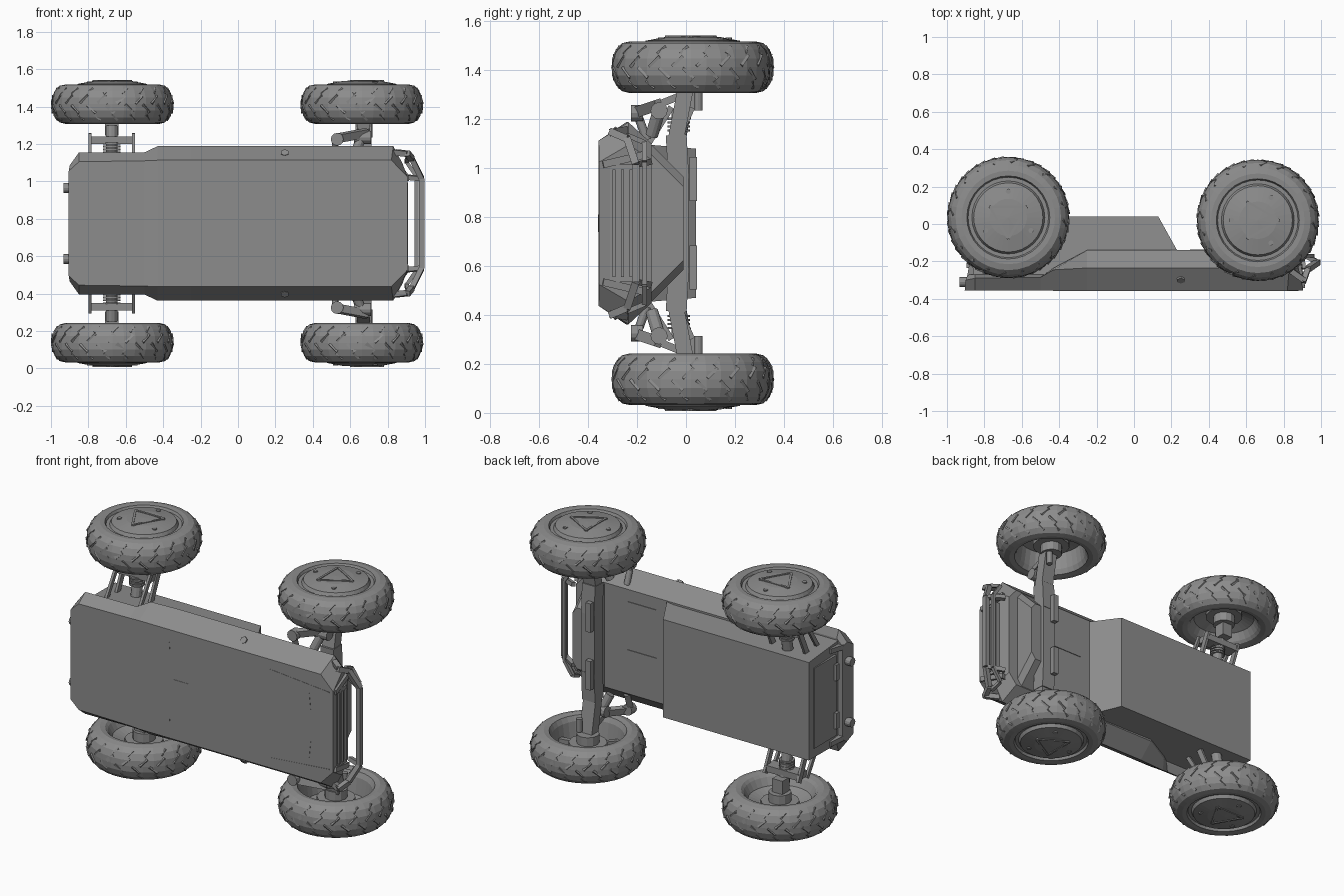
import bpy, bmesh, math
from mathutils import Vector, Matrix

if "Cube" in bpy.data.objects:
    bpy.data.objects.remove(bpy.data.objects["Cube"])

C = 0.775  # height of the symmetry plane (vehicle rests on its side)
grey = bpy.data.materials.new("mid grey")
grey.diffuse_color = (0.265, 0.265, 0.265, 1)
grey.use_nodes = True
grey.node_tree.nodes["Principled BSDF"].inputs["Base Color"].default_value = grey.diffuse_color


def finish(name, bm):
    bmesh.ops.recalc_face_normals(bm, faces=bm.faces)
    me = bpy.data.meshes.new(name)
    bm.to_mesh(me)
    bm.free()
    me.materials.append(grey)
    ob = bpy.data.objects.new(name, me)
    bpy.context.collection.objects.link(ob)
    return ob


def frame(p, q):
    """Matrix at the middle of p-q, local z along it, local x near world x."""
    d = (q - p).normalized()
    a = Vector((1, 0, 0)) if abs(d.x) < 0.9 else Vector((0, 1, 0))
    x = (a - d * a.dot(d)).normalized()
    m = Matrix((x, d.cross(x), d)).transposed().to_4x4()
    return Matrix.Translation((p + q) / 2) @ m


def add_bar(bm, p, q, w, h):
    p, q = Vector(p), Vector(q)
    bmesh.ops.create_cube(bm, size=1, matrix=frame(p, q) @ Matrix.Diagonal((w, h, (q - p).length, 1)))


def add_rod(bm, p, q, r, n=12):
    p, q = Vector(p), Vector(q)
    bmesh.ops.create_cone(bm, cap_ends=True, segments=n, radius1=r, radius2=r,
                          depth=(q - p).length, matrix=frame(p, q))


def loft(name, rings):
    bm = bmesh.new()
    vs = [[bm.verts.new(p) for p in ring] for ring in rings]
    n = len(vs[0])
    for a, b in zip(vs, vs[1:]):
        for i in range(n):
            bm.faces.new((a[i], a[(i + 1) % n], b[(i + 1) % n], b[i]))
    bm.faces.new(vs[0])
    bm.faces.new(vs[-1])
    return finish(name, bm)


def section(pts):
    """Symmetric ring from (x, y, half width) points."""
    return [(x, y, C + h) for x, y, h in pts] + [(x, y, C - h) for x, y, h in reversed(pts)]


# Main hull: chamfered deck with wheel-arch cut at the rear and raked nose
loft("hull", [section(s) for s in (
    [(-.905, -.355, .28), (-.90, -.30, .31), (-.89, -.27, .29)],
    [(-.85, -.355, .33), (-.85, -.29, .38), (-.85, -.27, .33)],
    [(-.50, -.355, .335), (-.50, -.285, .38), (-.48, -.27, .33)],
    [(-.43, -.357, .338), (-.43, -.245, .413), (-.43, -.235, .34)],
    [(-.25, -.357, .338), (-.25, -.235, .413), (-.25, -.14, .325)],
    [(.82, -.357, .338), (.83, -.235, .413), (.80, -.14, .325)],
    [(.905, -.355, .25), (.88, -.235, .32), (.855, -.14, .26)])])

# Battery box on the underside, sloped at its front
side = [(-.86, -.28), (-.875, .04), (.13, .04), (.23, -.14), (.23, -.28)]
loft("under_box", [[(x, y, C + s * (.305 + (.015 if y < 0 else 0))) for x, y in side] for s in (1, -1)])

# Deck hatch, seams and side ports
bm = bmesh.new()
add_bar(bm, (-.19, -.356, C), (-.09, -.356, C), .006, .07)
for s in (1, -1):
    add_bar(bm, (.47, -.357, C + s * .275), (.88, -.357, C + s * .24), .003, .005)
    add_bar(bm, (-.22, -.357, C + s * .2), (-.225, -.357, C + s * .26), .004, .003)
    add_bar(bm, (.75, -.357, C + s * .1), (.74, -.357, C + s * .2), .004, .003)
    add_rod(bm, (.25, -.295, C + s * .372), (.25, -.304, C + s * .380), .022, n=6)
    add_bar(bm, (.30, -.139, C + s * .15), (.50, -.139, C + s * .15), .006, .20)
finish("deck_details", bm)

# Nose grille: framed slot with louvres
bm = bmesh.new()
add_bar(bm, (.885, -.26, C - .24), (.885, -.26, C + .24), .03, .10)
for k in range(3):
    y = -.295 + k * .035
    add_bar(bm, (.90, y, C - .22), (.90, y, C + .22), .02, .012)
for s in (1, -1):
    add_bar(bm, (.90, -.34, C + s * .24), (.87, -.17, C + s * .28), .03, .03)
finish("nose_grille", bm)

# Front bumper: outer bar with slanted legs, braces back to the hull
bm = bmesh.new()
path = [(.905, -.31, C - .375), (.93, -.24, C - .345), (.982, -.205, C - .24),
        (.982, -.205, C + .24), (.93, -.24, C + .345), (.905, -.31, C + .375)]
for a, b in zip(path, path[1:]):
    add_bar(bm, a, b, .028, .03)
add_bar(bm, (.955, -.17, C - .25), (.955, -.17, C + .25), .02, .02)
for s in (1, -1):
    add_bar(bm, (.975, -.20, C + s * .24), (.88, -.15, C + s * .25), .025, .025)
    add_bar(bm, (.955, -.17, C + s * .25), (.90, -.17, C + s * .33), .02, .02)
    add_bar(bm, (.90, -.17, C + s * .33), (.91, -.24, C + s * .36), .02, .02)
    add_bar(bm, (.91, -.30, C + s * .372), (.84, -.25, C + s * .38), .03, .03)
finish("front_bumper", bm)

# Tail panel, corner knobs and brackets
bm = bmesh.new()
add_bar(bm, (-.868, -.12, C - .25), (-.868, -.12, C + .25), .02, .22)
for s in (1, -1):
    add_rod(bm, (-.88, -.31, C + s * .19), (-.932, -.31, C + s * .19), .026)
    add_bar(bm, (-.885, -.33, C + s * .28), (-.86, -.18, C + s * .29), .03, .03)
    add_bar(bm, (-.885, -.22, C + s * .1), (-.885, -.22, C + s * .2), .02, .03)
finish("tail_panel", bm)

# Front axle: lens-shaped housing beside a bowed beam
loft("axle_housing", [section([(x, -.14, .32 - i), (x, -.01, .19 - i)])
                      for x, i in ((.66, 0), (.76, 0), (.79, .04))])
bm = bmesh.new()
add_bar(bm, (.67, -.03, C - .2), (.67, -.03, C + .2), .09, .08)
for s in (1, -1):
    add_bar(bm, (.67, -.03, C + s * .18), (.67, -.04, C + s * .36), .09, .085)
    add_bar(bm, (.67, -.04, C + s * .35), (.67, 0, C + s * .56), .085, .065)
    add_bar(bm, (.645, .03, C + s * .09), (.645, .03, C + s * .27), .035, .03)
finish("front_axle_beam", bm)

# Steering links and dampers
bm = bmesh.new()
for s in (1, -1):
    add_bar(bm, (.53, -.20, C + s * .455), (.69, -.11, C + s * .485), .03, .045)
    add_rod(bm, (.53, -.225, C + s * .45), (.53, -.175, C + s * .45), .034)
    add_rod(bm, (.62, -.11, C + s * .46), (.71, -.11, C + s * .46), .035)
    add_rod(bm, (.52, -.2, C + s * .45), (.52, -.16, C + s * .34), .018)
    add_rod(bm, (.62, -.14, C + s * .36), (.66, -.11, C + s * .46), .026)
    add_bar(bm, (.67, -.10, C + s * .49), (.67, .0, C + s * .53), .07, .03)
    add_rod(bm, (.70, .05, C + s * .46), (.70, .05, C + s * .54), .018)
finish("steering_links", bm)

# Rear suspension: paired arms, cross block, spring and hub carrier
bm = bmesh.new()
for s in (1, -1):
    for x in (-.79, -.56):
        add_bar(bm, (x, -.06, C + s * .30), (x, .02, C + s * .475), .016, .035)
        add_bar(bm, (x, -.17, C + s * .30), (x, -.06, C + s * .475), .016, .025)
    add_bar(bm, (-.675, -.02, C + s * .425), (-.675, -.02, C + s * .465), .23, .08)
    add_rod(bm, (-.675, -.04, C + s * .30), (-.675, .0, C + s * .52), .032)
    for k in range(4):
        t = .375 + k * .016
        add_rod(bm, (-.675, -.03, C + s * t), (-.675, -.03, C + s * (t + .009)), .046)
    add_bar(bm, (-.675, .03, C + s * .47), (-.675, .03, C + s * .56), .07, .07)
finish("rear_suspension", bm)


# Wheels: (radius, offset toward the outside) profile turned around z
def wheel(name, cx, cy, s, turn, inner):
    cz = C + s * .638
    prof = [(0, .128), (.10, .124), (.185, .108), (.195, .088), (.215, .088), (.222, .103), (.25, .105),
            (.282, .098), (.307, .072), (.322, .035), (.324, 0), (.322, -.035), (.307, -.072),
            (.282, -.098), (.25, -.106), (.22, -.100)] + inner
    n = 32

    def at(r, ang, w):
        return (cx + r * math.cos(ang), cy + r * math.sin(ang), cz + s * w)
    bm = bmesh.new()
    rings = []
    for r, w in prof:
        if r == 0:
            rings.append([bm.verts.new(at(0, 0, w))] * n)
        else:
            rings.append([bm.verts.new(at(r, i * math.tau / n, w)) for i in range(n)])
    for a, b in zip(rings, rings[1:]):
        for i in range(n):
            j = (i + 1) % n
            bm.faces.new(list(dict.fromkeys((a[i], a[j], b[j], b[i]))))
    finish(name, bm)

    # shallow slanted tread blocks
    bm = bmesh.new()
    for i in range(20):
        a = i * math.tau / 20
        for k in (1, -1):
            o = a + (.07 if k > 0 else .21)
            add_bar(bm, at(.319, o, k * .004), at(.313, o + .14, k * .045), .022, .012)
            add_bar(bm, at(.309, o + .10, k * .055), at(.292, o + .2, k * .084), .012, .012)
    finish(name + "_tread", bm)

    # hub cover: triangular ridge, three bolts, inner hub motor and spokes
    bm = bmesh.new()
    for k in range(3):
        a = turn + k * math.tau / 3
        add_bar(bm, at(.115, a, .123), at(.115, a + math.tau / 3, .123), .013, .013)
        add_rod(bm, at(.14, a + math.pi / 3, .108), at(.14, a + math.pi / 3, .122), .014, n=8)
        add_bar(bm, at(.04, a, .0), at(.19, a, .015), .03, .04)
    add_rod(bm, at(0, 0, -.085), at(0, 0, .05), .065)
    add_rod(bm, at(0, 0, -.03), at(0, 0, .04), .11)
    finish(name + "_hub", bm)


deep = [(.205, -.07), (.19, .03), (.08, .05), (0, .05)]
dish = [(.205, -.085), (.18, -.04), (.11, -.01), (0, .0)]
for s, label in ((1, "upper"), (-1, "lower")):
    wheel("rear_wheel_" + label, -.672, .035, s, -math.pi / 2, dish)
    wheel("front_wheel_" + label, .662, .02, s, 0, deep)
